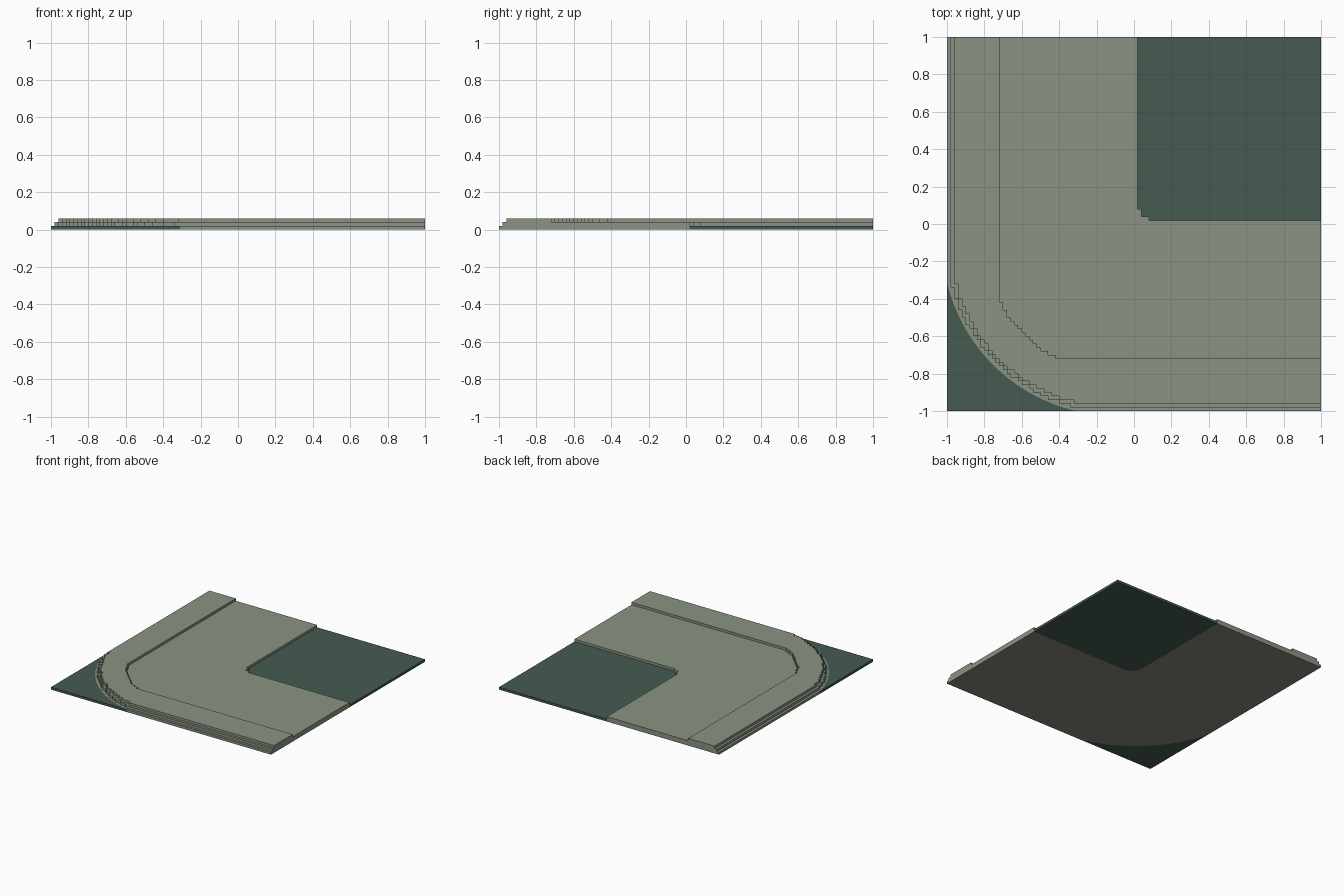
import bpy, bmesh, math

if "Cube" in bpy.data.objects:
    bpy.data.objects.remove(bpy.data.objects["Cube"])

V = 0.02  # block size of the stepped layers


def material(name, rgb):
    m = bpy.data.materials.new(name)
    m.diffuse_color = (*rgb, 1)
    m.use_nodes = True
    m.node_tree.nodes["Principled BSDF"].inputs["Base Color"].default_value = m.diffuse_color
    return m


stone = material("pale stone", (0.255, 0.295, 0.230))
under = material("underside grey", (0.240, 0.240, 0.196))
green = material("dark green", (0.060, 0.105, 0.083))


def arc_x(y, s, c, r):
    """x of the bend edge at height y on the plan, never past the straight edge s"""
    return max(s, c - math.sqrt(max(0, r * r - min(0, y - c) ** 2)))


def stair_path(s, c, r):
    """Bend edge snapped to blocks: down x = s, around the corner, along y = s"""
    top, low = round(c / V), round(s / V)
    pts, last = [(s, 1)], s
    for i in range(top, low, -1):
        x = round(arc_x((i - 0.5) * V, s, c, r) / V) * V
        if abs(x - last) > 1e-4:
            pts += [(last, i * V), (x, i * V)]
            last = x
    return pts + [(last, s), (1, s)]


def smooth_path(s, c, r, n=28):
    """The same bend edge as a smooth arc"""
    d = c - s
    a0 = math.acos(min(1, d / r))
    arc = []
    for i in range(n + 1):
        a = a0 + (math.pi / 2 - 2 * a0) * i / n
        arc.append((c - r * math.cos(a), c - r * math.sin(a)))
    return [(s, 1)] + arc + [(1, s)]


def face(bm, pts, mat=0):
    f = bm.faces.new([bm.verts.new(p) for p in pts])
    f.material_index = mat
    return f


def flat(bm, a, b, z, up=True, mat=0):
    """Level surface between two plan paths"""
    pts = [(x, y, z) for x, y in a + b[::-1]]
    f = face(bm, pts, mat)
    f.normal_update()
    if (f.normal.z > 0) != up:
        f.normal_flip()


def wall(bm, path, z0, z1, flip=False):
    """Upright face along a plan path"""
    for (x0, y0), (x1, y1) in zip(path, path[1:]):
        f = face(bm, [(x0, y0, z0), (x1, y1, z0), (x1, y1, z1), (x0, y0, z1)])
        if flip:
            f.normal_flip()


def finish(bm, name, mats):
    bmesh.ops.remove_doubles(bm, verts=bm.verts, dist=1e-5)
    bmesh.ops.triangulate(bm, faces=[f for f in bm.faces if len(f.verts) > 4])
    me = bpy.data.meshes.new(name)
    bm.to_mesh(me)
    bm.free()
    for m in mats:
        me.materials.append(m)
    ob = bpy.data.objects.new(name, me)
    bpy.context.collection.objects.link(ob)


# Edges of the bend, from the outside inward
outer = smooth_path(-1.0, -0.1, 0.924)
step1 = stair_path(-0.98, -0.1, 0.902)
step2 = stair_path(-0.96, -0.1, 0.880)
kerb = stair_path(-0.72, -0.1, 0.692)
inner = stair_path(0.02, 0.12, 0.10)
inner_low = smooth_path(0.02, 0.12, 0.10, 10)

# Curved road with raised outer walkway
bm = bmesh.new()
flat(bm, outer, step1, 0.02)
flat(bm, step1, step2, 0.04)
flat(bm, step2, kerb, 0.06)
flat(bm, kerb, inner, 0.04)
flat(bm, outer, inner_low, 0.0, up=False, mat=1)
wall(bm, outer[:2], 0, 0.02)
wall(bm, outer[-2:], 0, 0.02)
wall(bm, step1, 0.02, 0.04)
wall(bm, step2, 0.04, 0.06)
wall(bm, kerb, 0.04, 0.06, flip=True)
wall(bm, inner, 0.02, 0.04, flip=True)

# Cut ends of the road at the two tile borders
section = [(-1, 0), (0.02, 0), (0.02, 0.04), (-0.72, 0.04), (-0.72, 0.06),
           (-0.96, 0.06), (-0.96, 0.04), (-0.98, 0.04), (-0.98, 0.02), (-1, 0.02)]
face(bm, [(1, t, z) for t, z in section])
face(bm, [(t, 1, z) for t, z in section[::-1]])
finish(bm, "curved_road", [stone, under])

# Inner lawn
bm = bmesh.new()
flat(bm, inner, [(1, 1)], 0.02)
flat(bm, inner_low, [(1, 1)], 0.0, up=False)
wall(bm, [(1, 0.02), (1, 1), (0.02, 1)], 0, 0.02)
finish(bm, "inner_lawn", [green])

# Outer corner lawn
bm = bmesh.new()
bend = outer[1:-1]
flat(bm, bend, [(-1, -1)], 0.02)
flat(bm, bend, [(-1, -1)], 0.0, up=False)
wall(bm, [bend[0], (-1, -1), bend[-1]], 0, 0.02)
finish(bm, "corner_lawn", [green])
